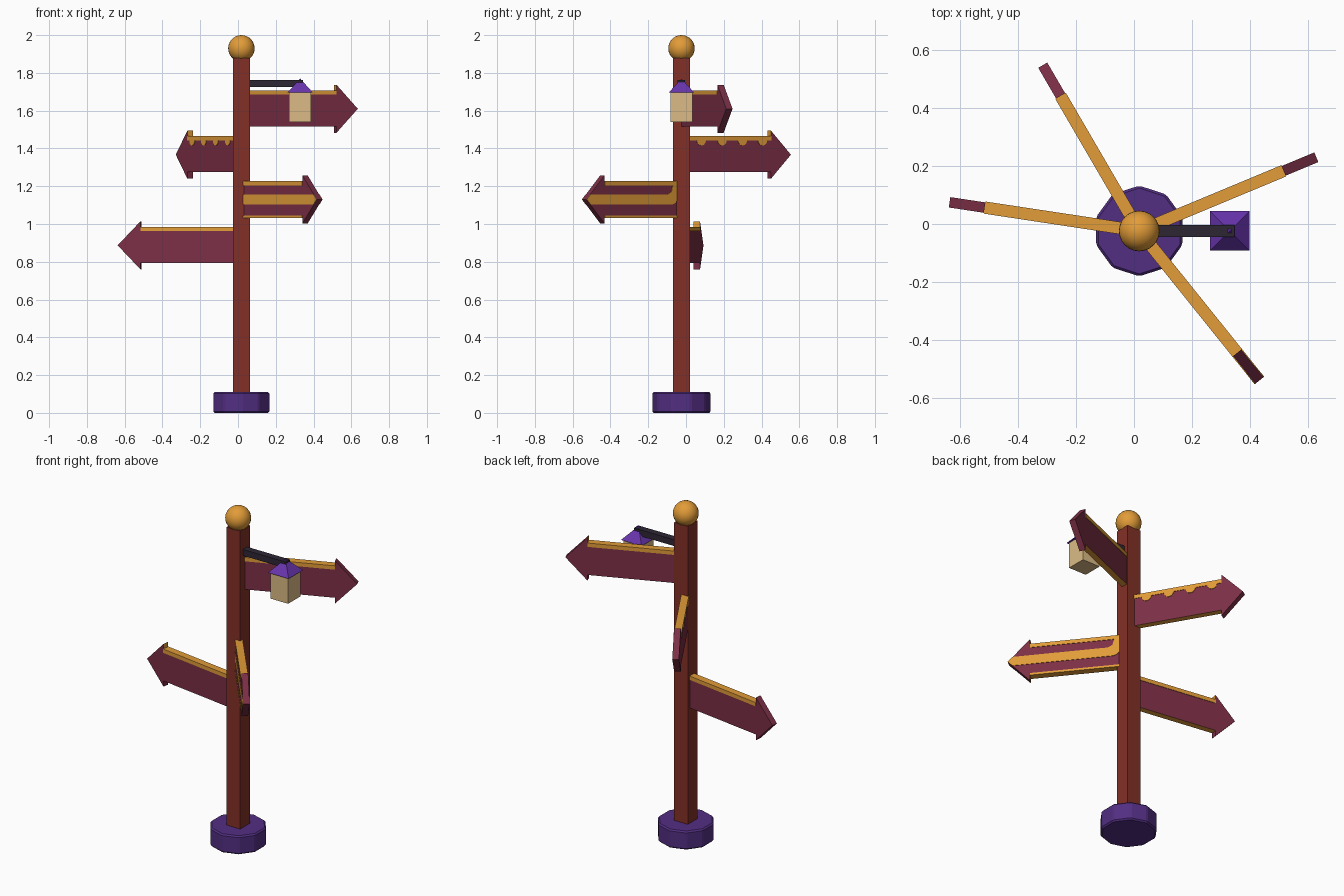
import bpy, bmesh, math
from mathutils import Vector

if "Cube" in bpy.data.objects:
    bpy.data.objects.remove(bpy.data.objects["Cube"])

CX, CY = 0.018, -0.024   # post axis


def material(name, r, g, b):
    m = bpy.data.materials.new(name)
    lin = [((c / 255 + 0.055) / 1.055) ** 2.4 for c in (r, g, b)]
    m.diffuse_color = (*lin, 1)
    m.use_nodes = True
    m.node_tree.nodes["Principled BSDF"].inputs["Base Color"].default_value = m.diffuse_color
    return m


WINE = material("wine board", 124, 47, 70)
GOLD = material("gold trim", 226, 156, 56)
WOOD = material("red brown post", 130, 48, 38)
BASE = material("purple stone", 82, 46, 130)
ROOF = material("violet roof", 104, 52, 172)
GLASS = material("tan lantern", 220, 187, 134)
IRON = material("dark iron", 45, 38, 52)


def finish(name, bm, mats, loc=(0, 0, 0), angle=0):
    bmesh.ops.recalc_face_normals(bm, faces=bm.faces)
    me = bpy.data.meshes.new(name)
    bm.to_mesh(me)
    bm.free()
    for m in mats:
        me.materials.append(m)
    ob = bpy.data.objects.new(name, me)
    ob.location = loc
    ob.rotation_euler.z = angle
    bpy.context.collection.objects.link(ob)
    return ob


def box(name, lo, hi, mat, loc=(0, 0, 0), angle=0):
    bm = bmesh.new()
    bmesh.ops.create_cube(bm, size=1)
    for v in bm.verts:
        v.co = Vector([l + (c + 0.5) * (h - l) for c, l, h in zip(v.co, lo, hi)])
    return finish(name, bm, [mat], loc, angle)


def slab(name, pts, y0, y1, mats, loc, angle, rule=None):
    """Extrude an x-z profile from y0 to y1."""
    bm = bmesh.new()
    f = bm.faces.new([bm.verts.new((x, y0, z)) for x, z in pts])
    ext = bmesh.ops.extrude_face_region(bm, geom=[f])
    for v in ext["geom"]:
        if isinstance(v, bmesh.types.BMVert):
            v.co.y = y1
    bmesh.ops.recalc_face_normals(bm, faces=bm.faces)
    if rule:
        for f in bm.faces:
            f.material_index = int(rule(f.normal, f.calc_center_median()))
    return finish(name, bm, mats, loc, angle)


# base, post and finial
bm = bmesh.new()
bmesh.ops.create_cone(bm, cap_ends=True, segments=10, radius1=0.156, radius2=0.156, depth=0.11)
for v in bm.verts:
    a, r = math.atan2(v.co.y, v.co.x), v.co.xy.length
    k = round((a - math.pi / 2) / (math.pi / 5))
    a = math.pi / 2 + k * math.pi / 5
    v.co.x, v.co.y = r * math.cos(a), r * math.sin(a)
bm.free()
bm = bmesh.new()
rings = [[bm.verts.new((0.156 * math.sin(i * math.pi / 5), 0.156 * math.cos(i * math.pi / 5), z))
          for i in range(10)] for z in (0, 0.11)]
bm.faces.new(rings[0])
bm.faces.new(rings[1])
for i in range(10):
    j = (i + 1) % 10
    bm.faces.new((rings[0][i], rings[0][j], rings[1][j], rings[1][i]))
base = finish("base", bm, [BASE], (CX, CY, 0))
bev = base.modifiers.new("bevel", "BEVEL")
bev.width, bev.segments = 0.008, 1

box("post", (-0.045, -0.045, 0.1), (0.045, 0.045, 1.88), WOOD, (CX, CY, 0))

bm = bmesh.new()
bmesh.ops.create_uvsphere(bm, u_segments=24, v_segments=14, radius=0.07)
for f in bm.faces:
    f.smooth = True
finish("finial_ball", bm, [GOLD], (CX, CY, 1.93))

# arrow signs
START, NECK, TIP = 0.04, 0.538, 0.66
HALF, BARB, THICK = 0.093, 0.127, 0.018
ARROW = [(START, -HALF), (NECK, -HALF), (NECK, -BARB), (TIP, 0),
         (NECK, BARB), (NECK, HALF), (START, HALF)]


def sign(name, z, degrees, gold_bottom=False):
    loc, ang = (CX, CY, z), math.radians(degrees)

    def gold(n, c):   # underside and back of the barbs
        barb = n.x < -0.9 and c.x > 0.3 and (c.z > 0 or gold_bottom)
        return n.z < -0.99 or barb
    slab(name + "_board", ARROW, -THICK, THICK, [WINE, GOLD], loc, ang, gold)
    w = THICK + 0.003
    box(name + "_top_trim", (START, -w, 0.075), (NECK, w, 0.098), GOLD, loc, ang)
    if gold_bottom:
        box(name + "_bottom_trim", (START, -w, -0.097), (NECK, w, -0.084), GOLD, loc, ang)
    return loc, ang


sign("first_sign", 1.61, 22.6)
drip_loc, drip_ang = sign("second_sign", 1.367, 120.2)
road_loc, road_ang = sign("third_sign", 1.13, -51.2, True)
sign("fourth_sign", 0.887, 171.4)

# hanging half-round drips on the second sign, stripes on the third
for side, tag in ((1, "a"), (-1, "b")):
    y0, y1 = side * (THICK - 0.002), side * (THICK + 0.003)
    for i, s in enumerate((0.11, 0.237, 0.362, 0.485)):
        arc = [(s + 0.028 * math.cos(t * math.pi / 6), 0.076 - 0.028 * math.sin(t * math.pi / 6))
               for t in range(7)]
        slab(f"drip_{tag}{i}", arc, y0, y1, [GOLD], drip_loc, drip_ang)
    stripe = [(0.634, -0.027), (TIP, 0), (0.634, 0.027)]
    if side > 0:
        stripe += [(0.11, 0.027), (0.085, 0.04), (0.075, 0.075), (0.042, 0.075),
                   (0.042, 0), (0.06, -0.02), (0.08, -0.027)]
    else:
        stripe += [(START, 0.027), (START, -0.027)]
    slab("stripe_" + tag, stripe, y0, y1, [GOLD], road_loc, road_ang)

# bracket and lantern
LX = 0.329
box("lantern_bracket", (0.05, -0.02, 1.725), (0.345, 0.02, 1.762), IRON, (0, CY, 0))
box("lantern_body", (-0.058, -0.058, 1.54), (0.058, 0.058, 1.697), GLASS, (LX, CY, 0))
bm = bmesh.new()
ring = [bm.verts.new((x * 0.068, y * 0.068, 1.695)) for x, y in ((-1, -1), (1, -1), (1, 1), (-1, 1))]
apex = bm.verts.new((0, 0, 1.77))
bm.faces.new(ring)
for i in range(4):
    bm.faces.new((ring[i], ring[(i + 1) % 4], apex))
finish("lantern_roof", bm, [ROOF], (LX, CY, 0))
